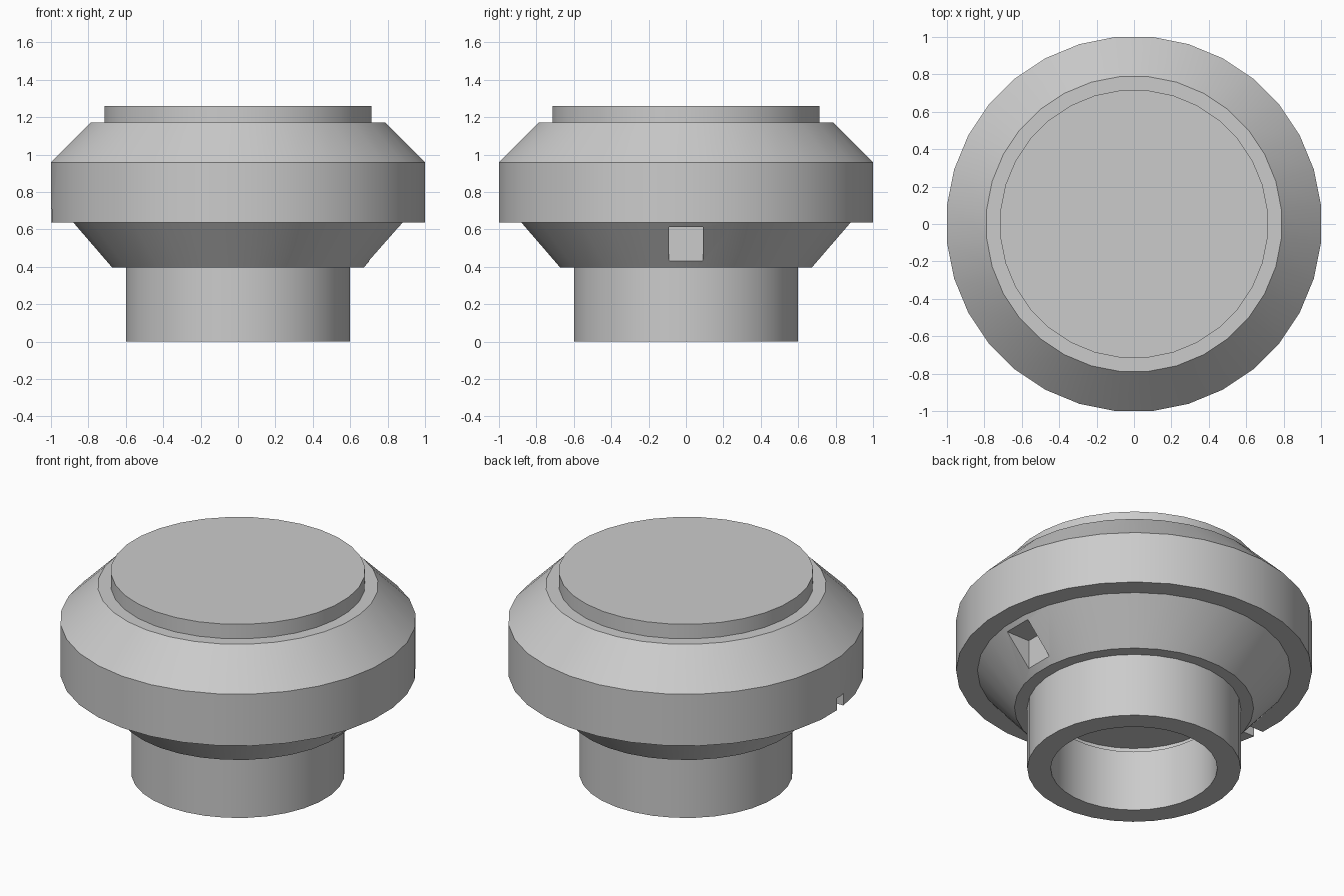
import bpy, bmesh, math

if "Cube" in bpy.data.objects:
    bpy.data.objects.remove(bpy.data.objects["Cube"])

SIDES = 32
HALF = math.pi / SIDES


def lathe(name, profile, closed=False):
    """Revolve (radius, z) points; radii are measured to the flat sides."""
    bm = bmesh.new()
    rings = []
    for r, z in profile:
        if r == 0:
            rings.append([bm.verts.new((0, 0, z))] * SIDES)
            continue
        r /= math.cos(HALF)
        rings.append([bm.verts.new((r * math.cos((2 * i + 1) * HALF),
                                    r * math.sin((2 * i + 1) * HALF), z))
                      for i in range(SIDES)])
    pairs = list(zip(rings, rings[1:]))
    if closed:
        pairs.append((rings[-1], rings[0]))
    for a, b in pairs:
        if a[0] is a[1] or b[0] is b[1]:
            # flat end cap
            bm.faces.new(b if a[0] is a[1] else a)
            continue
        for i in range(SIDES):
            j = (i + 1) % SIDES
            bm.faces.new((a[i], a[j], b[j], b[i]))
    for v in [v for v in bm.verts if not v.link_faces]:
        bm.verts.remove(v)
    bmesh.ops.recalc_face_normals(bm, faces=bm.faces[:])
    mesh = bpy.data.meshes.new(name)
    bm.to_mesh(mesh)
    bm.free()
    obj = bpy.data.objects.new(name, mesh)
    bpy.context.collection.objects.link(obj)
    return obj


def cut_box(target, lo, hi):
    """Cut an axis-aligned box out of the target."""
    bpy.ops.mesh.primitive_cube_add(
        size=1, location=[(a + b) / 2 for a, b in zip(lo, hi)])
    cutter = bpy.context.object
    cutter.name = "notch_cutter"
    cutter.hide_render = True
    cutter.scale = [b - a for a, b in zip(lo, hi)]
    mod = target.modifiers.new("notch", 'BOOLEAN')
    mod.operation = 'DIFFERENCE'
    mod.solver = 'EXACT'
    mod.object = cutter
    bpy.context.view_layer.objects.active = target
    bpy.ops.object.modifier_apply(modifier=mod.name)
    bpy.data.objects.remove(cutter)


# hollow stem
stem = lathe("stem", [(0.468, 0), (0.60, 0), (0.60, 0.395), (0.468, 0.38)], True)

# wide housing with tapered underside and sloped shoulder
housing = lathe("housing", [(0, 0.42), (0.50, 0.42), (0.50, 0.395), (0.672, 0.395),
                            (0.88, 0.636), (1.0, 0.636), (1.0, 0.958),
                            (0.788, 1.17), (0, 1.17)])

# raised disc on top
disc = lathe("top_disc", [(0, 1.16), (0.715, 1.16), (0.715, 1.26), (0, 1.26)])

# recess in the taper on the right, small slot in the rim on the left
cut_box(housing, (0.70, -0.09, 0.43), (0.95, 0.09, 0.612))
cut_box(housing, (-1.1, -0.13, 0.60), (-0.90, -0.06, 0.71))

# smooth sides, sharp rims
for obj in (stem, housing, disc):
    bpy.ops.object.select_all(action='DESELECT')
    obj.select_set(True)
    bpy.context.view_layer.objects.active = obj
    bpy.ops.object.shade_smooth_by_angle(angle=math.radians(30))
